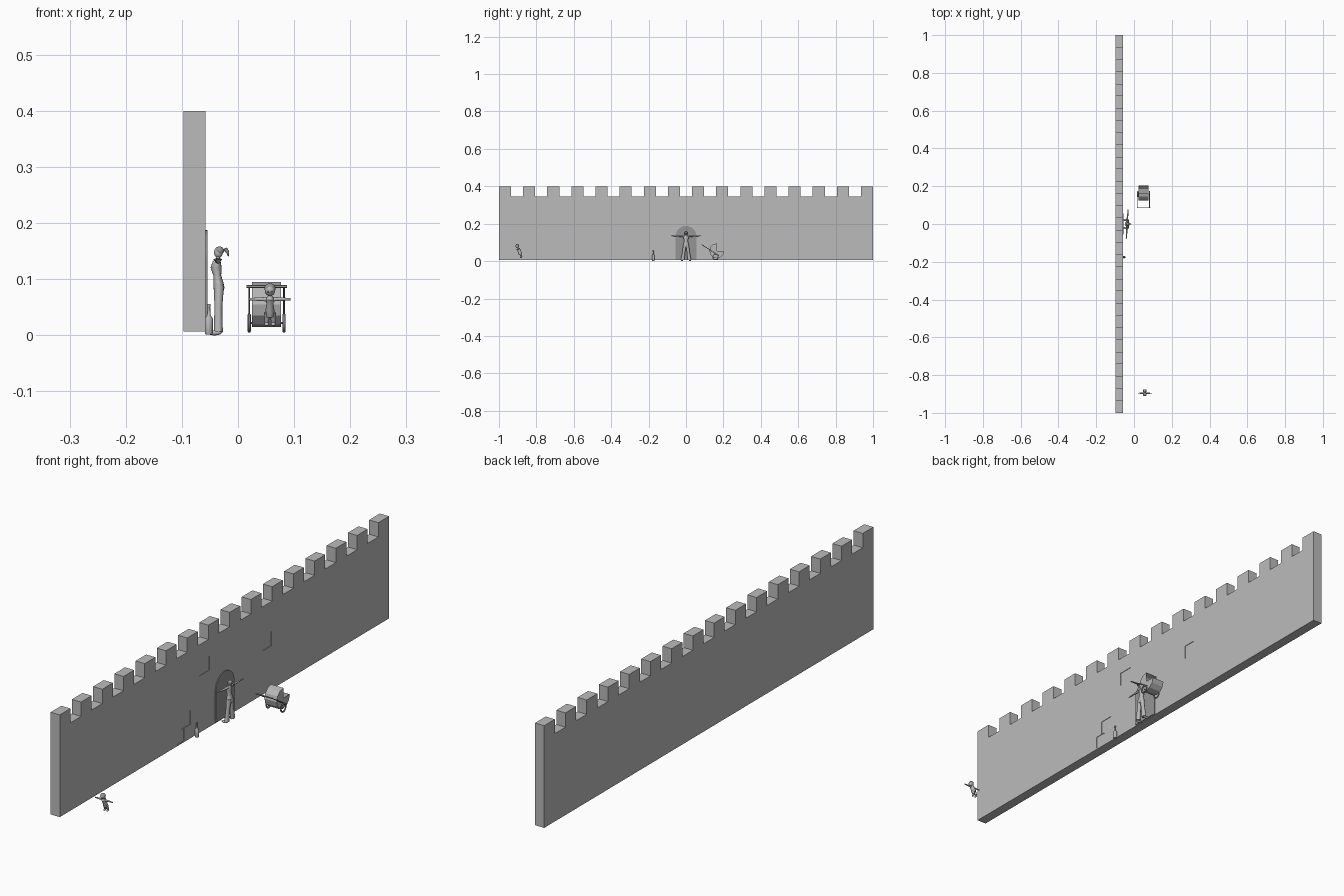
import bpy, bmesh, math
from mathutils import Vector, Matrix

if "Cube" in bpy.data.objects:
    bpy.data.objects.remove(bpy.data.objects["Cube"])

def material(name, v):
    m = bpy.data.materials.new(name)
    m.diffuse_color = (v, v, v, 1)
    m.use_nodes = True
    m.node_tree.nodes["Principled BSDF"].inputs["Base Color"].default_value = m.diffuse_color
    return m

STONE = material("stone_grey", 0.5)
FIGURE = material("figure_grey", 0.48)
DARK = material("dark_grey", 0.3)

def finish(bm, name, mat, smooth=False):
    bmesh.ops.recalc_face_normals(bm, faces=bm.faces)
    me = bpy.data.meshes.new(name)
    bm.to_mesh(me)
    bm.free()
    ob = bpy.data.objects.new(name, me)
    bpy.context.collection.objects.link(ob)
    me.materials.append(mat)
    if smooth:
        bpy.context.view_layer.objects.active = ob
        ob.select_set(True)
        bpy.ops.object.shade_smooth_by_angle(angle=math.radians(50))
        ob.select_set(False)
    return ob

def extrude_x(name, yz, x0, x1, mat):
    """Extrude a y-z outline along x."""
    bm = bmesh.new()
    f = bm.faces.new([bm.verts.new((x0, y, z)) for y, z in yz])
    r = bmesh.ops.extrude_face_region(bm, geom=[f])
    bmesh.ops.translate(bm, vec=(x1 - x0, 0, 0),
                        verts=[v for v in r["geom"] if isinstance(v, bmesh.types.BMVert)])
    return finish(bm, name, mat)

def tube(name, path, mat=FIGURE, n=10):
    """Loft through (x, y, z, radius_a, radius_b) sections."""
    bm = bmesh.new()
    pts = [Vector(p[:3]) for p in path]
    d = (pts[-1] - pts[0]).normalized()
    ref = Vector((0, 1, 0)) if abs(d.y) < 0.9 else Vector((0, 0, 1))
    a = ref.cross(d).normalized()
    b = d.cross(a)
    rings = []
    for p, q in zip(pts, path):
        ra, rb = q[3], q[-1]
        rings.append([bm.verts.new(p + a * ra * math.cos(i * math.tau / n)
                                   + b * rb * math.sin(i * math.tau / n)) for i in range(n)])
    for r, s in zip(rings, rings[1:]):
        for i in range(n):
            bm.faces.new((r[i], r[(i + 1) % n], s[(i + 1) % n], s[i]))
    bm.faces.new(rings[0])
    bm.faces.new(rings[-1])
    return finish(bm, name, mat, True)

def ball(name, loc, size, mat=FIGURE):
    bm = bmesh.new()
    bmesh.ops.create_uvsphere(bm, u_segments=14, v_segments=9, radius=1,
                              matrix=Matrix.Translation(loc) @ Matrix.Diagonal((*size, 1)))
    return finish(bm, name, mat, True)

# Castle wall with 16 merlons
step = 2 / 31
outline = [(-1, 0.007)]
for i in range(31):
    z = 0.4 if i % 2 == 0 else 0.345
    outline += [(-1 + i * step, z), (-1 + (i + 1) * step, z)]
outline.append((1, 0.007))
wall = extrude_x("castle_wall", outline, -0.097, -0.058, STONE)

# Shallow missing-brick recesses
for i, (y0, y1, z0, z1) in enumerate([(-0.15, -0.09, 0.225, 0.28), (0.235, 0.285, 0.175, 0.23),
                                      (-0.262, -0.207, 0.061, 0.115), (-0.292, -0.244, 0.012, 0.06)]):
    cut = extrude_x(f"brick_cutter_{i}", [(y0, z0), (y1, z0), (y1, z1), (y0, z1)], -0.06, -0.05, STONE)
    cut.hide_render = True
    cut.hide_viewport = True
    mod = wall.modifiers.new("brick_recess", "BOOLEAN")
    mod.operation = "DIFFERENCE"
    mod.solver = "EXACT"
    mod.object = cut

# Arched door
arch = [(-0.056, 0.01), (0.056, 0.01)]
arch += [(0.056 * math.cos(t * math.pi / 16), 0.132 + 0.056 * math.sin(t * math.pi / 16)) for t in range(17)]
extrude_x("arched_door", arch, -0.059, -0.0545, DARK)

# Bottle by the wall
bx, by = -0.052, -0.175
tube("bottle", [(bx, by, z, r) for z, r in [(0.002, 0.006), (0.004, 0.007), (0.03, 0.007), (0.037, 0.003),
                                            (0.05, 0.0025), (0.051, 0.0033), (0.056, 0.0033)]], n=14)

# Woman facing the wall
wx = -0.036
tube("woman_torso", [(wx + dx, 0, z, rx, ry) for dx, z, rx, ry in [
    (0.002, 0.074, 0.007, 0.010), (0.002, 0.085, 0.010, 0.016), (0.001, 0.094, 0.009, 0.014),
    (-0.001, 0.107, 0.007, 0.010), (-0.003, 0.121, 0.010, 0.013), (-0.002, 0.132, 0.007, 0.014),
    (0, 0.137, 0.0035, 0.006), (0.001, 0.144, 0.003, 0.003)]], n=14)
for s, side in ((1, "left"), (-1, "right")):
    tube(f"woman_leg_{side}", [(wx + 0.002, s * 0.007, 0.088, 0.009, 0.009), (wx + 0.001, s * 0.012, 0.05, 0.007, 0.008),
                               (wx + 0.001, s * 0.018, 0.006, 0.008, 0.010)])
    ball(f"woman_foot_{side}", (wx - 0.006, s * 0.021, 0.0045), (0.013, 0.006, 0.0045))
    tube(f"woman_arm_{side}", [(wx, s * 0.01, 0.133, 0.005), (wx + s * 0.002, s * 0.042, 0.134, 0.0035),
                               (wx + s * 0.004, s * 0.064, 0.135, 0.0025), (wx + s * 0.005, s * 0.077, 0.135, 0.003, 0.001)])
ball("woman_head", (wx + 0.001, 0, 0.148), (0.008, 0.0075, 0.01))
ball("woman_hair", (wx + 0.003, 0, 0.151), (0.0085, 0.0085, 0.0075), DARK)
tube("woman_ponytail", [(wx + 0.009, 0, 0.153, 0.002), (wx + 0.013, 0, 0.154, 0.004),
                        (wx + 0.018, 0, 0.148, 0.003), (wx + 0.019, 0, 0.141, 0.0008)], DARK)

# Pram body: three-quarter drum, open at the front upper quarter
bm = bmesh.new()
px, py, pz, pr = 0.051, 0.165, 0.055, 0.04
sides = []
for x in (px - 0.026, px + 0.026):
    c = bm.verts.new((x, py, pz))
    rim = [bm.verts.new((x, py + pr * math.cos(math.radians(90 + 30 * i)),
                         pz + pr * math.sin(math.radians(90 + 30 * i)))) for i in range(10)]
    bm.faces.new([c] + rim)
    sides.append(rim)
for i in range(9):
    bm.faces.new((sides[0][i], sides[0][i + 1], sides[1][i + 1], sides[1][i]))
pram = finish(bm, "pram_body", FIGURE)
shell = pram.modifiers.new("shell", "SOLIDIFY")
shell.thickness = 0.002

# Pram wheels, frame and handle
for s, side in ((1, "right"), (-1, "left")):
    x = px + s * 0.031
    for y, label in ((0.158, "main"),):
        bm = bmesh.new()
        big, small = 20, 6
        ring = [[bm.verts.new((x + 0.003 * math.cos(j * math.tau / small),
                               y + (0.0145 + 0.003 * math.sin(j * math.tau / small)) * math.cos(i * math.tau / big),
                               0.022 + (0.0145 + 0.003 * math.sin(j * math.tau / small)) * math.sin(i * math.tau / big)))
                 for j in range(small)] for i in range(big)]
        for i in range(big):
            for j in range(small):
                i2, j2 = (i + 1) % big, (j + 1) % small
                bm.faces.new((ring[i][j], ring[i2][j], ring[i2][j2], ring[i][j2]))
        finish(bm, f"wheel_{side}_{label}", DARK, True)
    tube(f"handle_rod_{side}", [(x, 0.086, 0.087, 0.0017), (x, 0.175, 0.03, 0.0017)], DARK, 8)
tube("handle_bar", [(px - 0.036, 0.086, 0.087, 0.0024), (px + 0.036, 0.086, 0.087, 0.0024)], DARK, 8)
tube("axle", [(px - 0.032, 0.158, 0.022, 0.0015), (px + 0.032, 0.158, 0.022, 0.0015)], DARK, 8)

# Small child, built upright then leaned back
cx = 0.057
child = [
    tube("child_body", [(cx, 0, z, ry, rx) for z, ry, rx in [
        (0.016, 0.007, 0.009), (0.026, 0.008, 0.010), (0.038, 0.0065, 0.008),
        (0.05, 0.007, 0.010), (0.054, 0.004, 0.004), (0.058, 0.003, 0.003)]], n=12),
    ball("child_head", (cx, 0, 0.065), (0.0095, 0.009, 0.0105)),
    ball("child_hair", (cx, 0.002, 0.068), (0.0102, 0.0092, 0.009), DARK)]
for s, side in ((1, "right"), (-1, "left")):
    child += [
        tube(f"child_leg_{side}", [(cx + s * 0.005, 0, 0.022, 0.0055), (cx + s * 0.006, 0, 0.004, 0.004)]),
        ball(f"child_foot_{side}", (cx + s * 0.006, -0.003, 0.002), (0.004, 0.007, 0.003)),
        tube(f"child_arm_{side}", [(cx + s * 0.006, 0, 0.048, 0.004), (cx + s * 0.022, 0, 0.048, 0.003),
                                   (cx + s * 0.037, 0, 0.048, 0.002)]),
        ball(f"child_eye_{side}", (cx + s * 0.0035, -0.0085, 0.065), (0.0018, 0.001, 0.002), DARK)]
lean = Matrix.Translation((0, -0.878, 0.02)) @ Matrix.Rotation(math.radians(22), 4, "X")
for ob in child:
    ob.data.transform(lean)
